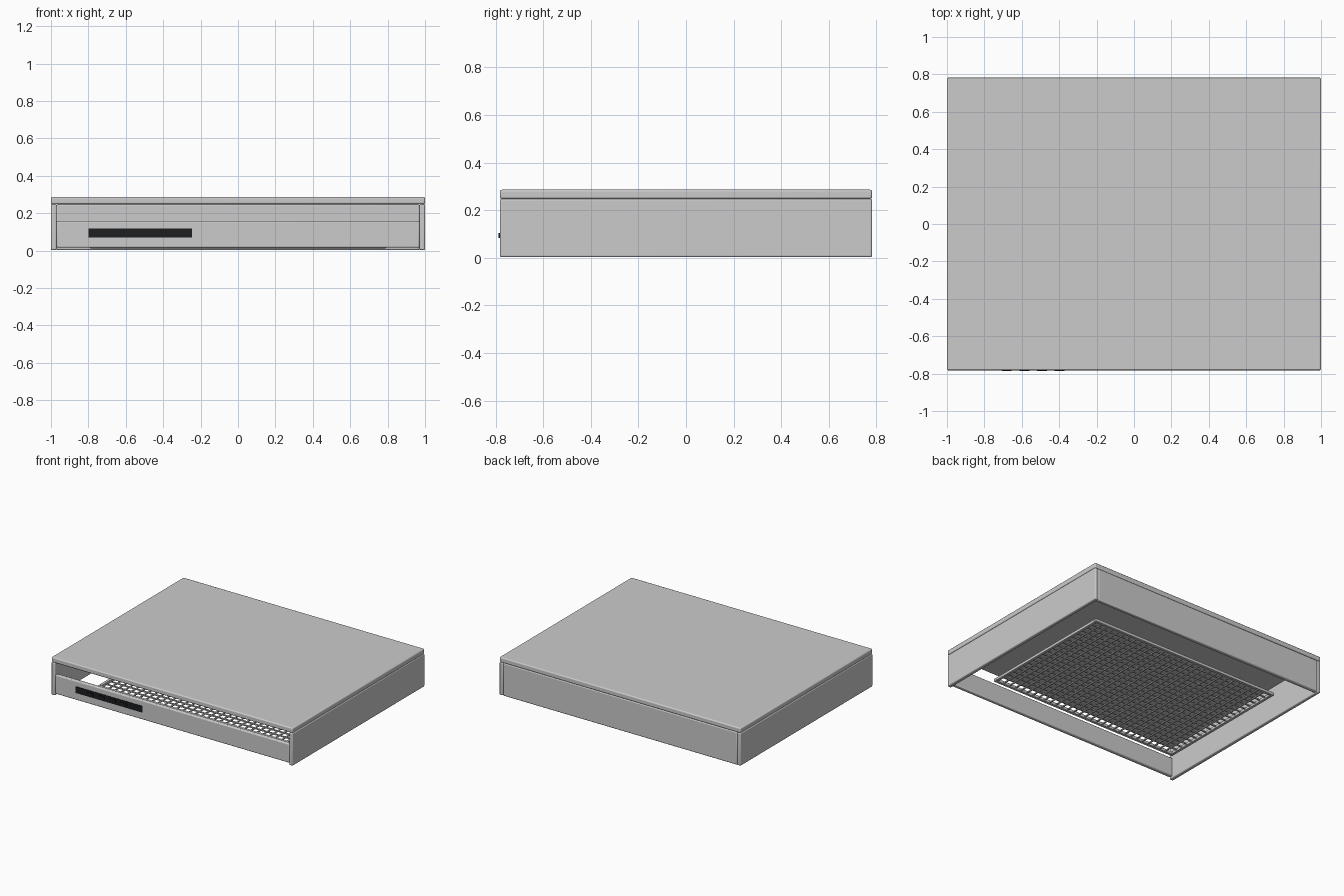
import bpy, bmesh
from mathutils import Matrix, Vector

if "Cube" in bpy.data.objects:
    bpy.data.objects.remove(bpy.data.objects["Cube"])

def material(name, rgb):
    m = bpy.data.materials.new(name)
    m.diffuse_color = (*rgb, 1)
    m.use_nodes = True
    m.node_tree.nodes["Principled BSDF"].inputs["Base Color"].default_value = m.diffuse_color
    return m

BLACK = material("black_plastic", (0.012, 0.013, 0.015))

def add_box(bm, lo, hi):
    lo, hi = Vector(lo), Vector(hi)
    bmesh.ops.create_cube(bm, size=1, matrix=Matrix.Translation((lo + hi) / 2)
                          @ Matrix.Diagonal((*(hi - lo), 1)))

def boxes(name, spans, bevel=0.0, mat=None):
    bm = bmesh.new()
    for lo, hi in spans:
        add_box(bm, lo, hi)
    me = bpy.data.meshes.new(name)
    bm.to_mesh(me)
    bm.free()
    ob = bpy.data.objects.new(name, me)
    bpy.context.collection.objects.link(ob)
    if mat:
        me.materials.append(mat)
    if bevel:
        mod = ob.modifiers.new("Rounded edges", 'BEVEL')
        mod.width, mod.segments = bevel, 3
    bpy.context.view_layer.objects.active = ob
    ob.select_set(True)
    bpy.ops.object.shade_smooth_by_angle()
    ob.select_set(False)
    return ob

W, D, T = 1.0, 0.782, 0.03      # half width, half depth, sheet thickness
IN = W - T

# Casing: lid, sides, back, low front
boxes("top_panel", [((-W, -D, 0.248), (W, D, 0.286))], 0.008)
for side, s in (("left", -1), ("right", 1)):
    a, b = sorted((s * W, s * IN))
    boxes(side + "_panel", [((a, -D, 0.003), (b, D, 0.248))], 0.007)
boxes("back_panel", [((-IN, D - T, 0.003), (IN, D, 0.248))], 0.007)
boxes("front_panel", [((-IN, 0.004 - D, 0.016), (IN, 0.004 + T - D, 0.158))], 0.007)

# Control strip and push buttons
boxes("control_strip", [((-0.8, -D + 0.0005, 0.07), (-0.245, -D + 0.01, 0.118))], mat=BLACK)
boxes("buttons", [((-0.68 + i * 0.094 - 0.026, -D - 0.005, 0.084),
                   (-0.68 + i * 0.094 + 0.026, -D + 0.005, 0.105)) for i in range(4)], mat=BLACK)

# Grease filter: frame and wire mesh
GX, GY, F, Z0, Z1 = 0.79, 0.54, 0.022, 0.011, 0.034
boxes("filter_frame",
      [((-GX, s * (GY - F / 2) - F / 2, Z0), (GX, s * (GY - F / 2) + F / 2, Z1)) for s in (-1, 1)] +
      [((s * (GX - F / 2) - F / 2, F - GY, Z0), (s * (GX - F / 2) + F / 2, GY - F, Z1)) for s in (-1, 1)],
      0.004)
NX, NY, R = 30, 20, 0.005
ix, iy = GX - F, GY - F
boxes("filter_wires",
      [((-ix + 2 * ix * i / NX - R, -iy, 0.016), (-ix + 2 * ix * i / NX + R, iy, 0.024))
       for i in range(1, NX)] +
      [((-ix, -iy + 2 * iy * j / NY - R, 0.020), (ix, -iy + 2 * iy * j / NY + R, 0.028))
       for j in range(1, NY)])
